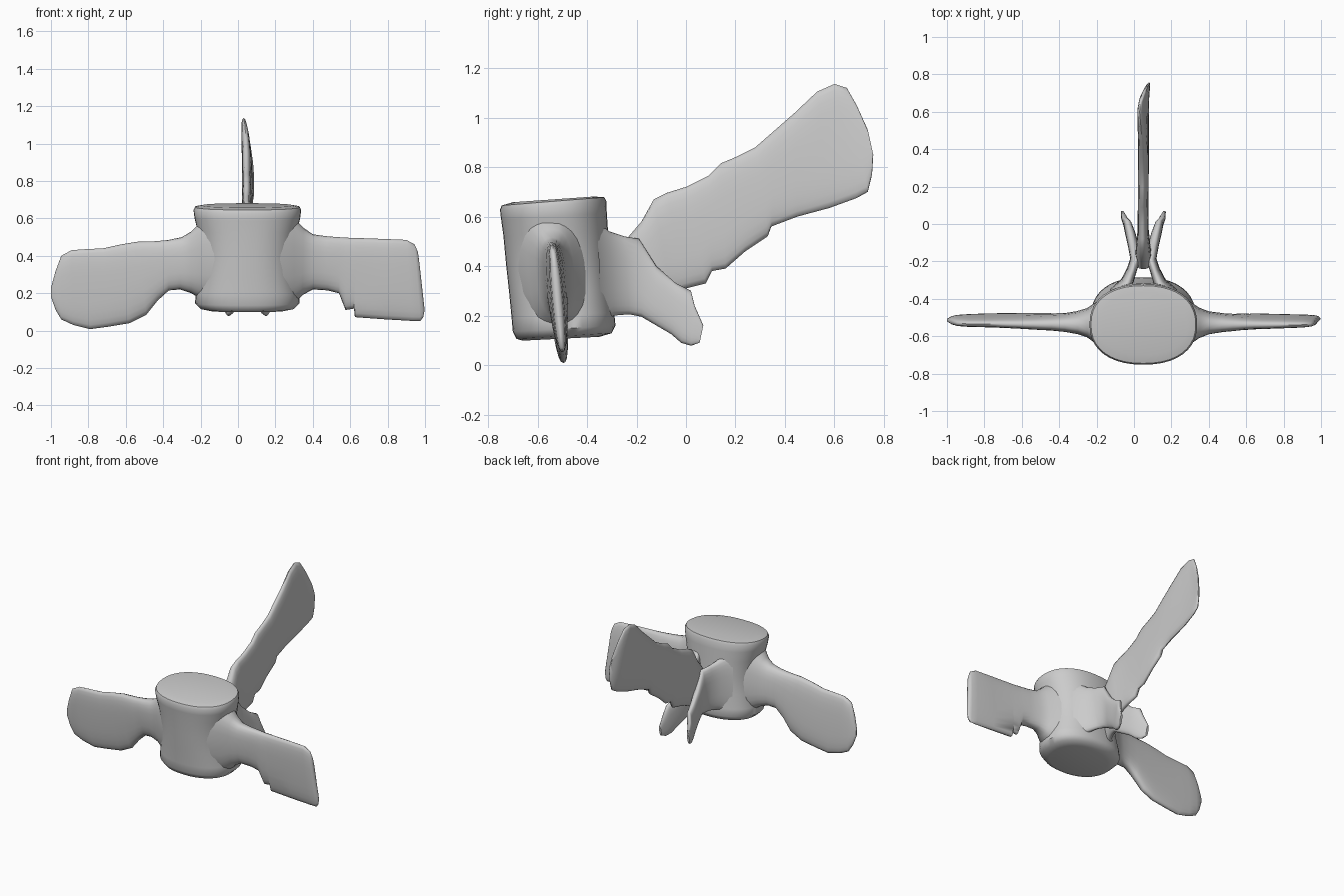
import bpy, bmesh, math
from mathutils import Vector


def ring(c, a, b, power, n=24):
    """Rounded superellipse around c with half axes a and b."""
    pts = []
    for i in range(n):
        t = 2 * math.pi * i / n
        s, k = math.sin(t), math.cos(t)
        pts.append(c + a * math.copysign(abs(k) ** power, k)
                   + b * math.copysign(abs(s) ** power, s))
    return pts


def skin(name, rings, angle=50):
    """Skin a list of equal rings into a closed smooth object."""
    bm = bmesh.new()
    vs = [[bm.verts.new(p) for p in r] for r in rings]
    n = len(vs[0])
    for r0, r1 in zip(vs, vs[1:]):
        for i in range(n):
            j = (i + 1) % n
            bm.faces.new((r0[i], r0[j], r1[j], r1[i]))
    bm.faces.new(vs[0])
    bm.faces.new(vs[-1])
    bmesh.ops.recalc_face_normals(bm, faces=bm.faces)
    mesh = bpy.data.meshes.new(name)
    bm.to_mesh(mesh)
    bm.free()
    ob = bpy.data.objects.new(name, mesh)
    bpy.context.collection.objects.link(ob)
    bpy.context.view_layer.objects.active = ob
    ob.select_set(True)
    bpy.ops.object.shade_smooth_by_angle(angle=math.radians(angle))
    ob.select_set(False)
    return ob


def blade(name, stations, side):
    """Thin blade from (top point, bottom point, half thickness) stations."""
    rings = []
    for top, bot, t in stations:
        top, bot = Vector(top), Vector(bot)
        rings.append(ring((top + bot) / 2, (top - bot) / 2, side * t, 0.75))
    return skin(name, rings)


# Barrel body: z, y front, y back, half width, tilt
CX = 0.05
levels = [(0.105, -0.66, -0.35, 0.20, 0.05), (0.115, -0.685, -0.30, 0.25, 0.06),
          (0.145, -0.70, -0.285, 0.28, 0.06), (0.20, -0.705, -0.29, 0.275, 0.05),
          (0.30, -0.715, -0.30, 0.255, 0.03), (0.42, -0.728, -0.31, 0.25, 0.03),
          (0.53, -0.738, -0.315, 0.265, 0.04), (0.60, -0.747, -0.32, 0.282, 0.06),
          (0.645, -0.752, -0.322, 0.288, 0.08), (0.662, -0.745, -0.33, 0.28, 0.08),
          (0.67, -0.70, -0.37, 0.24, 0.07)]
rings = []
for z, y0, y1, rx, tilt in levels:
    r = ring(Vector((CX, (y0 + y1) / 2, z)), Vector((rx, 0, 0)),
             Vector((0, (y1 - y0) / 2, 0)), 0.88, 40)
    rings.append([p + Vector((0, 0, tilt * (p.y + 0.53))) for p in r])
skin("body", rings)


# Wings: x top, z top, x bottom, z bottom, half thickness
def wing(name, rows):
    def at(x, z):
        return (x, -0.495 - 0.09 * z, z)
    blade(name, [(at(a, b), at(c, d), t) for a, b, c, d, t in rows], Vector((0, 1, 0)))


wing("left_wing", [
    (-0.12, 0.64, -0.12, 0.13, 0.15), (-0.20, 0.58, -0.20, 0.17, 0.11),
    (-0.25, 0.53, -0.25, 0.20, 0.075), (-0.30, 0.50, -0.31, 0.22, 0.058),
    (-0.37, 0.485, -0.37, 0.215, 0.047), (-0.44, 0.478, -0.43, 0.16, 0.042),
    (-0.54, 0.475, -0.49, 0.085, 0.038), (-0.63, 0.46, -0.58, 0.04, 0.034),
    (-0.72, 0.44, -0.70, 0.02, 0.031), (-0.82, 0.435, -0.79, 0.008, 0.028),
    (-0.89, 0.43, -0.88, 0.03, 0.026), (-0.945, 0.40, -0.945, 0.06, 0.023),
    (-0.975, 0.32, -0.975, 0.11, 0.018), (-1.0, 0.23, -1.0, 0.18, 0.006)])
wing("right_wing", [
    (0.22, 0.65, 0.22, 0.12, 0.15), (0.30, 0.60, 0.30, 0.14, 0.11),
    (0.35, 0.55, 0.345, 0.19, 0.078), (0.40, 0.515, 0.40, 0.22, 0.058),
    (0.47, 0.505, 0.48, 0.215, 0.047), (0.53, 0.50, 0.54, 0.20, 0.042),
    (0.58, 0.497, 0.575, 0.11, 0.038), (0.62, 0.495, 0.62, 0.118, 0.036),
    (0.64, 0.495, 0.625, 0.072, 0.035), (0.78, 0.49, 0.79, 0.06, 0.03),
    (0.90, 0.485, 0.93, 0.052, 0.025), (0.945, 0.46, 0.975, 0.052, 0.02),
    (0.962, 0.42, 0.99, 0.07, 0.015), (0.97, 0.36, 0.998, 0.11, 0.005)])

# Tall tail blade: y top, z top, y bottom, z bottom, half thickness, x top, x bottom
tail = [(-0.24, 0.51, -0.21, 0.24, 0.03, 0.05, 0.05), (-0.18, 0.58, -0.13, 0.26, 0.042, 0.05, 0.05),
        (-0.13, 0.67, -0.06, 0.29, 0.036, 0.048, 0.05), (-0.08, 0.695, 0.0, 0.31, 0.03, 0.047, 0.05),
        (0.0, 0.72, 0.08, 0.33, 0.029, 0.047, 0.05), (0.09, 0.765, 0.105, 0.38, 0.028, 0.047, 0.05),
        (0.14, 0.815, 0.16, 0.39, 0.028, 0.047, 0.052), (0.20, 0.84, 0.24, 0.46, 0.028, 0.047, 0.053),
        (0.28, 0.88, 0.33, 0.52, 0.028, 0.046, 0.055), (0.36, 0.95, 0.345, 0.56, 0.028, 0.045, 0.056),
        (0.44, 1.02, 0.45, 0.60, 0.027, 0.043, 0.058), (0.53, 1.105, 0.58, 0.635, 0.025, 0.036, 0.062),
        (0.60, 1.136, 0.69, 0.675, 0.021, 0.03, 0.07), (0.65, 1.12, 0.735, 0.70, 0.017, 0.035, 0.077),
        (0.69, 1.05, 0.752, 0.77, 0.012, 0.05, 0.08), (0.735, 0.95, 0.757, 0.85, 0.004, 0.07, 0.082)]
X = Vector((1, 0, 0))
blade("tail_blade", [((xt, a, b), (xb, c, d), t) for a, b, c, d, t, xt, xb in tail], X)

# Paired struts: join the tail to the body, then flare into rear prongs
# side offset, y top, z top, y bottom, z bottom, half thickness
strut = [(0.12, -0.36, 0.58, -0.34, 0.17, 0.06), (0.085, -0.31, 0.54, -0.29, 0.20, 0.035),
         (0.06, -0.25, 0.52, -0.23, 0.205, 0.028), (0.04, -0.19, 0.51, -0.18, 0.195, 0.03),
         (0.052, -0.12, 0.40, -0.12, 0.16, 0.03), (0.07, -0.04, 0.33, -0.06, 0.125, 0.028),
         (0.085, 0.02, 0.30, -0.02, 0.09, 0.022), (0.10, 0.035, 0.24, 0.02, 0.078, 0.018),
         (0.112, 0.07, 0.16, 0.055, 0.09, 0.008)]
for name, s in (("left_prong", -1), ("right_prong", 1)):
    blade(name, [((CX + s * o, a, b), (CX + s * o, c, d), t)
                 for o, a, b, c, d, t in strut], X)
